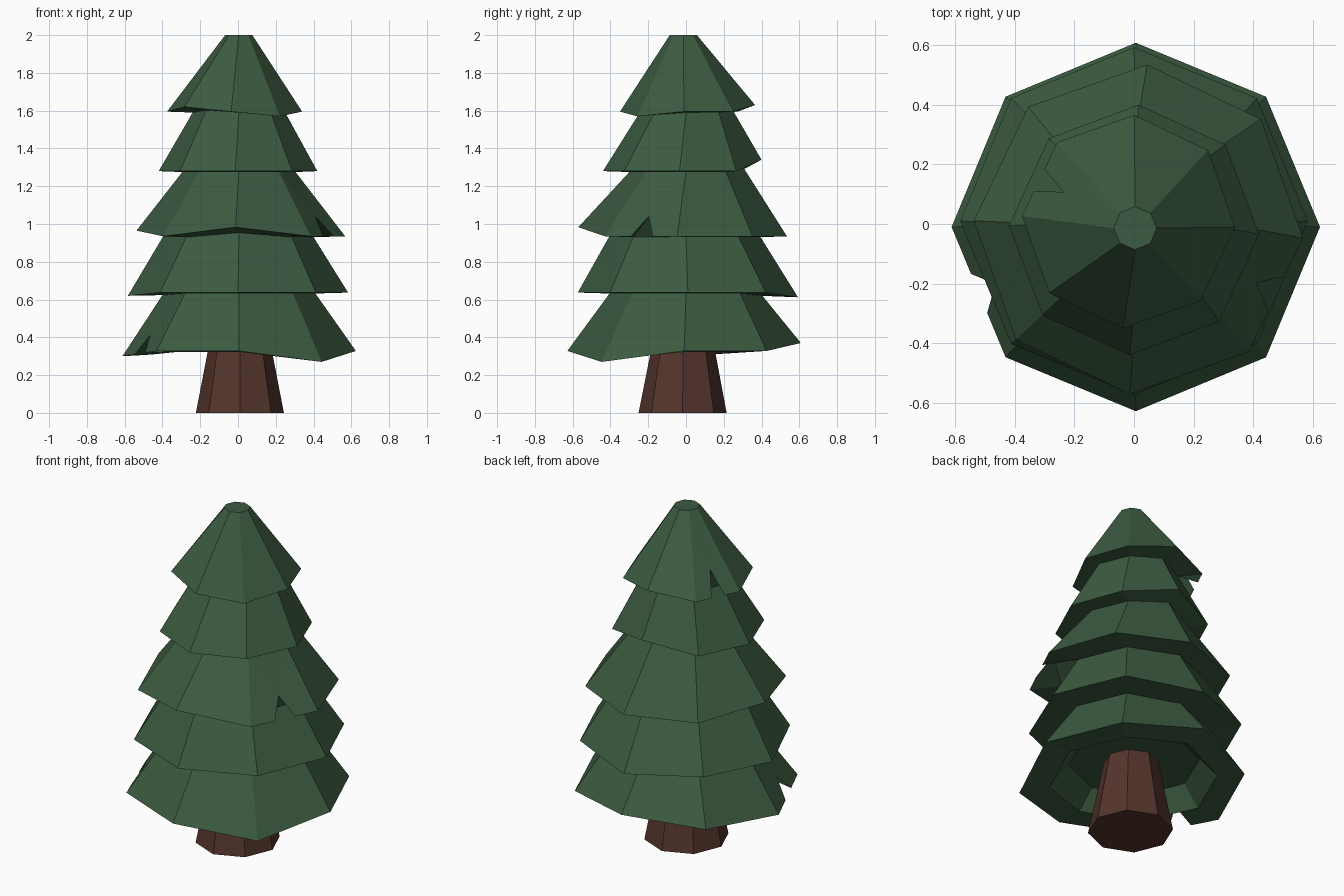
import bpy, bmesh, math
from mathutils import Vector

if "Cube" in bpy.data.objects:
    bpy.data.objects.remove(bpy.data.objects["Cube"])

def material(name, color):
    m = bpy.data.materials.new(name)
    m.diffuse_color = (*color, 1)
    m.use_nodes = True
    m.node_tree.nodes["Principled BSDF"].inputs["Base Color"].default_value = m.diffuse_color
    return m

def finish(name, bm, mat):
    bmesh.ops.recalc_face_normals(bm, faces=bm.faces[:])
    me = bpy.data.meshes.new(name)
    bm.to_mesh(me)
    bm.free()
    me.materials.append(mat)
    ob = bpy.data.objects.new(name, me)
    bpy.context.collection.objects.link(ob)

def ring(bm, r, z, cx=0.0, cy=0.0, twist=0.0, lift={}, scale=1.0):
    """Octagon; lift raises or lowers single corners."""
    verts = []
    for i in range(8):
        a = i * math.pi / 4 + math.radians(twist)
        verts.append(bm.verts.new((cx + r * math.cos(a), cy + r * math.sin(a),
                                   z + scale * lift.get(i, 0))))
    return verts

def bridge(bm, a, b, side=None, notch=None):
    """Join two octagons; a torn side is built around its three notch points."""
    for i in range(8):
        j = (i + 1) % 8
        if i == side:
            p, apex, q = notch
            bm.faces.new((a[i], b[i], p, apex))
            bm.faces.new((a[i], apex, a[j]))
            bm.faces.new((a[j], apex, q, b[j]))
        else:
            bm.faces.new((a[i], b[i], b[j], a[j]))

def tear(bm, top, bottom, i):
    """Notch points on side i: two on the hem and one up the slope."""
    j = (i + 1) % 8
    hem = [bottom[i].co.lerp(bottom[j].co, t) for t in (.36, .5, .66)]
    hem[1] = hem[1].lerp(top[i].co.lerp(top[j].co, .5), .31)
    return [bm.verts.new(h) for h in hem]

# Tiers from the top: radius, height, centre x, centre y, twist,
# corner lifts, inner radius, torn side
tiers = [
    (.358, 1.595, -.018, .008, -3, {2: .035, 5: .025, 7: -.025}, .245, 3),
    (.42, 1.28, 0, -.02, -2, {2: .06}, .30, None),
    (.553, .935, .015, -.018, -3, {4: .03, 6: .048}, .395, 7),
    (.583, .637, 0, .01, 0, {2: -.025, 4: -.017}, .405, None),
    (.618, .328, .006, -.01, 0, {2: .042, 4: -.028, 7: -.058}, .46, 4),
]

# Foliage: one zigzag shell of overhanging tiers
bm = bmesh.new()
prev = ring(bm, .072, 2.0, .004, -.014)
bm.faces.new(prev)
for r, z, cx, cy, twist, lift, inner_r, side in tiers:
    outer = ring(bm, r, z, cx, cy, twist, lift)
    inner = ring(bm, inner_r, z - .005, .005, 0, 0, lift, .5)
    notch = tear(bm, prev, outer, side) if side is not None else None
    bridge(bm, prev, outer, side, notch)
    bridge(bm, inner, outer, side, notch)
    prev = inner
# Hollow beneath the lowest tier
ceiling = ring(bm, .36, .43)
bridge(bm, prev, ceiling)
bm.faces.new(ceiling)
finish("foliage", bm, material("needles", (.045, .105, .052)))

# Trunk: tapered octagonal post
bm = bmesh.new()
low = ring(bm, .233, 0, .01, -.018)
high = ring(bm, .148, .44, .01, -.015)
bridge(bm, low, high)
bm.faces.new(low)
bm.faces.new(high)
finish("trunk", bm, material("bark", (.09, .035, .025)))
